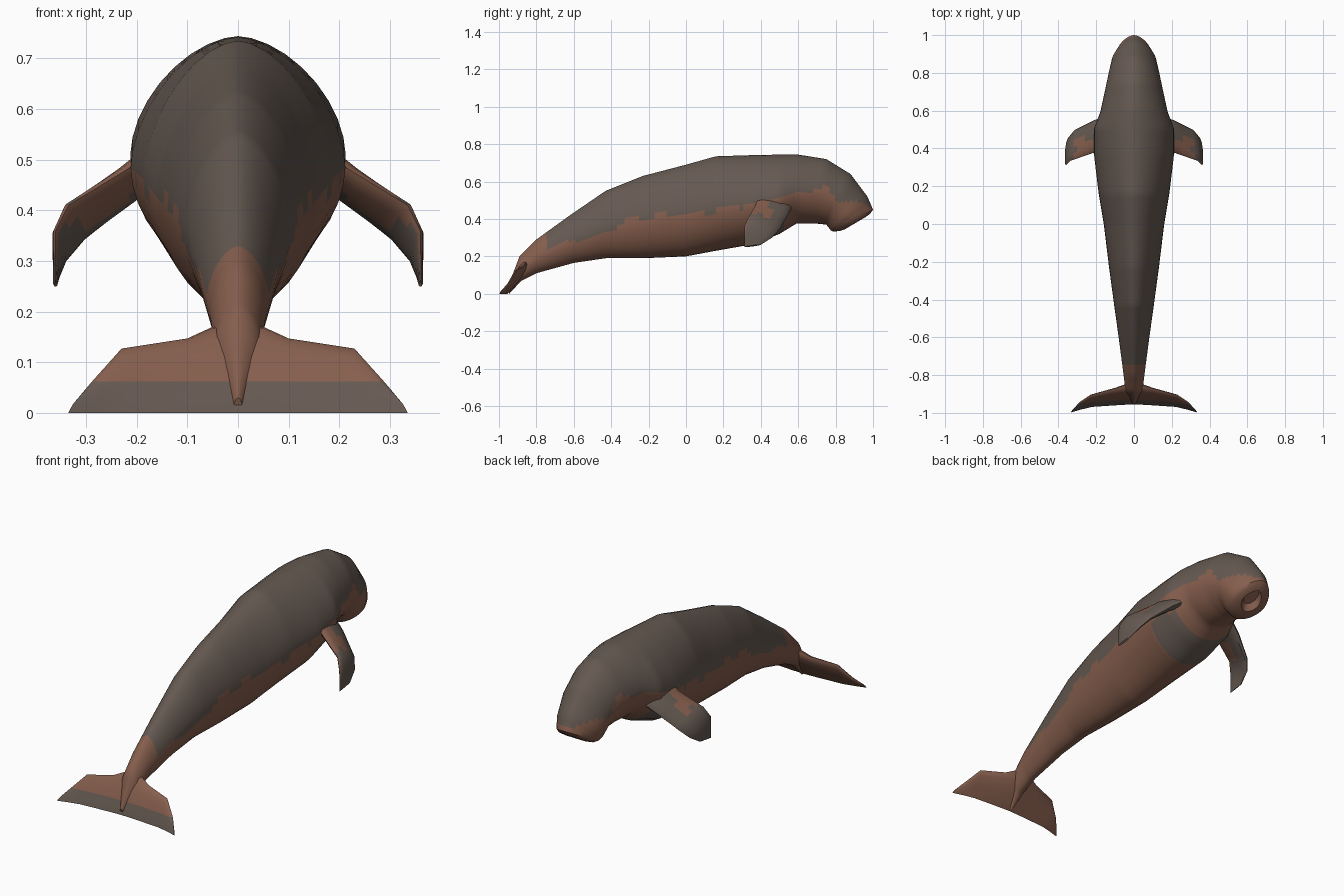
import bpy, bmesh, math
from mathutils import Vector

if "Cube" in bpy.data.objects:
    bpy.data.objects.remove(bpy.data.objects["Cube"])

def material(name, rgb):
    m = bpy.data.materials.new(name)
    m.diffuse_color = (*rgb, 1)
    m.use_nodes = True
    m.node_tree.nodes["Principled BSDF"].inputs["Base Color"].default_value = m.diffuse_color
    return m

MATS = [material("grey_hide", (0.13, 0.10, 0.083)),
        material("brown_hide", (0.235, 0.112, 0.074))]

def lerp(a, b, t):
    return [p + (q - p) * t for p, q in zip(a, b)]

def refine(rows, step):
    """Linear in-between stations so colour borders can be followed."""
    out = []
    for a, b in zip(rows, rows[1:]):
        n = max(1, round((Vector(b[:3]) - Vector(a[:3])).length / step))
        out += [lerp(a, b, i / n) for i in range(n)]
    return out + [list(rows[-1])]

def loft(name, rings, paint, cut_z=None, angle=40):
    """Skin closed rings, cap the ends, colour faces with paint(center, normal)."""
    bm = bmesh.new()
    vs = [[bm.verts.new(p) for p in r] for r in rings]
    for a, b in zip(vs, vs[1:]):
        n = len(a)
        for i in range(n):
            bm.faces.new((a[i], a[(i + 1) % n], b[(i + 1) % n], b[i]))
    bm.faces.new(vs[0])
    bm.faces.new(vs[-1])
    bmesh.ops.remove_doubles(bm, verts=bm.verts[:], dist=1e-5)
    if cut_z is not None:
        bmesh.ops.bisect_plane(bm, geom=bm.verts[:] + bm.edges[:] + bm.faces[:],
                               plane_co=(0, 0, cut_z), plane_no=(0, 0, 1))
    bmesh.ops.recalc_face_normals(bm, faces=bm.faces[:])
    bm.normal_update()
    for f in bm.faces:
        f.material_index = paint(f.calc_center_median(), f.normal)
    me = bpy.data.meshes.new(name)
    bm.to_mesh(me)
    bm.free()
    for m in MATS:
        me.materials.append(m)
    ob = bpy.data.objects.new(name, me)
    bpy.context.collection.objects.link(ob)
    bpy.ops.object.select_all(action='DESELECT')
    ob.select_set(True)
    bpy.context.view_layer.objects.active = ob
    bpy.ops.object.shade_smooth_by_angle(angle=math.radians(angle))
    return ob

# Body: tilted rings (top y, top z, bottom y, bottom z, half width)
BODY = [(-.955, .03, -.945, .0, .008), (-.89, .20, -.88, .07, .045),
        (-.80, .29, -.80, .11, .055), (-.62, .42, -.60, .165, .08),
        (-.43, .55, -.43, .19, .105), (-.23, .63, -.23, .19, .132),
        (0, .69, 0, .20, .16), (.16, .735, .16, .23, .187),
        (.38, .742, .36, .265, .212), (.51, .744, .50, .32, .212),
        (.60, .744, .59, .375, .178), (.75, .72, .70, .375, .15),
        (.88, .64, .75, .37, .132), (.97, .52, .775, .338, .118),
        (1.0, .45, .785, .333, .10)]
# The muzzle disc curls under into a shallow mouth
MUZZLE = [(.985, .428, .82, .335, .085), (.96, .41, .85, .345, .05),
          (.95, .435, .86, .385, .035)]

def body_ring(yt, zt, yb, zb, hw, n=36):
    pts = []
    for i in range(n):
        a = 2 * math.pi * i / n
        s, c = math.sin(a), math.cos(a)
        e = 2 / (1.7 if c > 0 else 1.85)
        x = math.copysign(abs(s) ** e, s) * hw
        v = math.copysign(abs(c) ** e, c)
        t = .46 + (.54 if v > 0 else .46) * v
        pts.append((x, yb + (yt - yb) * t, zb + (zt - zb) * t))
    return pts

# Colour border: brown below this height
BORDER = [(-.74, .25), (-.5, .30), (-.3, .40), (0, .43), (.2, .45), (.45, .50),
          (.6, .54), (.76, .565), (.82, .49), (1.01, .48)]

def paint_body(c, n):
    if c.y < BORDER[0][0]:
        return 1
    if .37 < c.y < .53 and c.z < .43 and n.z < -.2:    # grey band between flippers
        return 0
    for (y0, z0), (y1, z1) in zip(BORDER, BORDER[1:]):
        if c.y <= y1:
            z = z0 + (z1 - z0) * (c.y - y0) / (y1 - y0)
            return int(c.z < z + .01 * math.sin(c.y * 37))
    return 1

loft("body", [body_ring(*r) for r in refine(BODY, .03) + MUZZLE], paint_body)

# Blade: stations (leading xyz, trailing xyz, half thickness), lens section
def blade_rings(rows, direction, side, taper, n=14):
    d = Vector(direction).normalized()
    rings = []
    for r in rows:
        lead, trail, th = Vector(r[:3]), Vector(r[3:6]), r[6]
        ring = []
        for i in range(n):
            a = 2 * math.pi * i / n
            t = (1 - math.cos(a)) / 2
            p = lead.lerp(trail, t) + d * th * math.sin(a) * (1 - taper * t)
            ring.append((p.x * side, p.y, max(0, p.z)))
        rings.append(ring)
    return rings

FLIPPER = [(.15, .57, .47, .15, .37, .53, .04),
           (.21, .55, .43, .22, .375, .48, .032),
           (.31, .50, .345, .335, .335, .41, .024),
           (.345, .46, .30, .36, .312, .36, .017),
           (.36, .40, .262, .362, .312, .25, .006)]
FLUKE = [(0, -.85, .165, 0, -.955, 0, .03),
         (.05, -.855, .17, .05, -.957, 0, .028),
         (.10, -.87, .147, .10, -.96, 0, .02),
         (.23, -.905, .127, .22, -.968, 0, .013),
         (.29, -.945, .06, .28, -.982, 0, .008),
         (.325, -.985, .018, .335, -.998, 0, .003)]

def paint_flipper(c, n):
    near_root = abs(c.x) < .31 and c.y < .45
    return int(n.y < -.45 or near_root)

def paint_fluke(c, n):
    return int(not (c.z < .062 and n.y < 0))

for side, label in ((1, "right"), (-1, "left")):
    loft(label + "_flipper",
         blade_rings(refine(FLIPPER, .03), (.8, 0, .55), side, .2), paint_flipper)
    loft(label + "_fluke",
         blade_rings(FLUKE, (0, -.85, .5), side, .8), paint_fluke, cut_z=.062)
